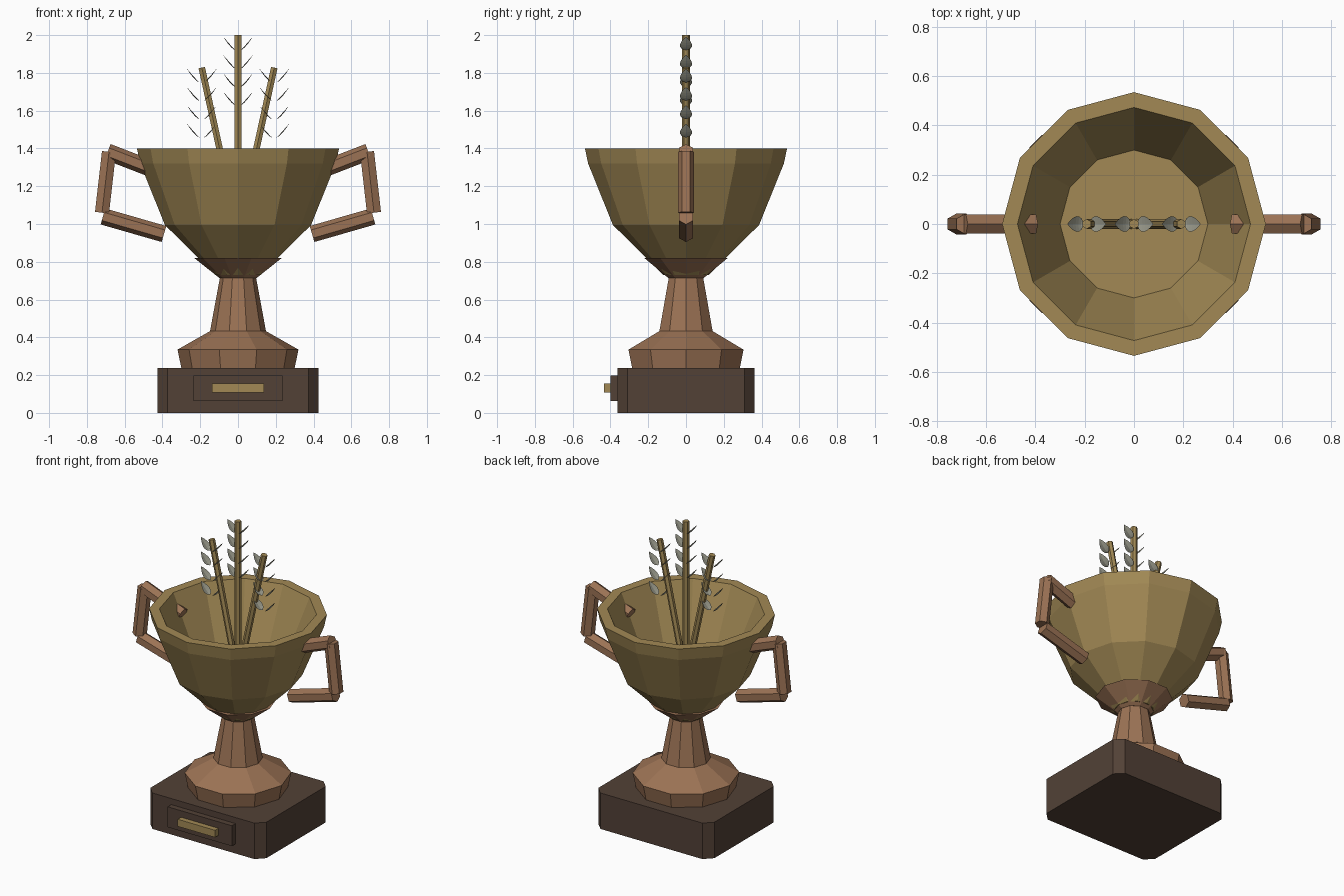
import bpy, bmesh
from math import sin, cos, pi
from mathutils import Vector

if "Cube" in bpy.data.objects:
    bpy.data.objects.remove(bpy.data.objects["Cube"])


def material(name, rgb):
    m = bpy.data.materials.new(name)
    m.diffuse_color = (*rgb, 1)
    m.use_nodes = True
    m.node_tree.nodes["Principled BSDF"].inputs["Base Color"].default_value = m.diffuse_color
    return m


GOLD = material("old_gold", (0.36, 0.25, 0.09))
COPPER = material("copper", (0.33, 0.17, 0.09))
WOOD = material("dark_wood", (0.085, 0.053, 0.037))
SILVER = material("silver", (0.36, 0.36, 0.29))


def finish(name, bm, mat, fix=True):
    if fix:
        bmesh.ops.recalc_face_normals(bm, faces=bm.faces)
    me = bpy.data.meshes.new(name)
    bm.to_mesh(me)
    bm.free()
    ob = bpy.data.objects.new(name, me)
    bpy.context.collection.objects.link(ob)
    me.materials.append(mat)
    return ob


def skin(bm, rings):
    """Bridge rings of points and cap both ends."""
    vs = [[bm.verts.new(p) for p in r] for r in rings]
    n = len(vs[0])
    for a, b in zip(vs, vs[1:]):
        for i in range(n):
            j = (i + 1) % n
            bm.faces.new((a[i], a[j], b[j], b[i]))
    bm.faces.new(vs[0])
    bm.faces.new(vs[-1])


def lathe(name, profile, sides, mat):
    bm = bmesh.new()
    skin(bm, [[(r * cos(2 * pi * i / sides), r * sin(2 * pi * i / sides), z)
               for i in range(sides)] for r, z in profile])
    return finish(name, bm, mat)


def rod(bm, a, b, r, side, sides=6):
    """Straight prism from a to b, first corner towards 'side'."""
    a, b = Vector(a), Vector(b)
    d = (b - a).normalized()
    u = Vector(side)
    u = (u - d * u.dot(d)).normalized()
    v = d.cross(u)
    skin(bm, [[p + r * (u * cos(2 * pi * i / sides) + v * sin(2 * pi * i / sides))
               for i in range(sides)] for p in (a, b)])


def box(name, x, y0, y1, z0, z1, mat):
    bm = bmesh.new()
    skin(bm, [[(-x, y0, z), (x, y0, z), (x, y1, z), (-x, y1, z)] for z in (z0, z1)])
    return finish(name, bm, mat)


# Plinth with chamfered corners
bm = bmesh.new()
X, Y, C = 0.425, 0.362, 0.052
outline = [(X, Y - C), (X - C, Y), (C - X, Y), (-X, Y - C),
           (-X, C - Y), (C - X, -Y), (X - C, -Y), (X, C - Y)]
skin(bm, [[(x, y, z) for x, y in outline] for z in (0, 0.238)])
finish("plinth", bm, WOOD)

# Plaque on the front
box("plaque_backing", 0.235, -0.40, -0.35, 0.063, 0.198, WOOD)
box("plaque", 0.137, -0.435, -0.39, 0.108, 0.155, GOLD)

# Foot and stem, collar
lathe("foot_and_stem", [(0.30, 0.238), (0.32, 0.335), (0.148, 0.433), (0.095, 0.72)], 10, COPPER)
lathe("collar", [(0.097, 0.713), (0.232, 0.82)], 10, COPPER)

# Bowl: outside, rim, inside, floor
lathe("bowl", [(0.12, 0.73), (0.387, 0.995), (0.518, 1.32), (0.535, 1.40),
               (0.473, 1.40), (0.30, 1.0)], 12, GOLD)

# Handles: three six-sided bars each
for s, side in ((-1, "left"), (1, "right")):
    bm = bmesh.new()
    p = [(0.405 * s, 0, 1.272), (0.69 * s, 0, 1.382),
         (0.683 * s, 0, 1.382), (0.72 * s, 0, 1.06),
         (0.715 * s, 0, 1.04), (0.392 * s, 0, 0.947)]
    rod(bm, p[0], p[1], 0.044, (0, 0, 1))
    rod(bm, p[2], p[3], 0.043, (0, 1, 0))
    rod(bm, p[4], p[5], 0.044, (0, 0, 1))
    finish(side + "_handle", bm, COPPER)


# Sprigs: a stalk with four pairs of curved leaves
def leaf(bm, x, z, s):
    steps = 6
    rows = []
    for k in range(steps + 1):
        t = k / steps
        w = 0.032 * sin(pi * t ** 0.85) ** 0.8 if 0 < k < steps else 0.001
        px, pz = x + s * (0.012 + 0.066 * t), z - 0.036 + 0.072 * t ** 1.45
        rows.append([bm.verts.new((px - s * abs(j) * w * 0.12, j * w, pz + abs(j) * w * 0.12))
                     for j in (-1, 0, 1)])
    for a, b in zip(rows, rows[1:]):
        for j in (0, 1):
            f = (a[j], b[j], b[j + 1], a[j + 1])
            bm.faces.new(f if s > 0 else f[::-1])


for name, foot_x, top_x, top_z, leaf_z in (("left", -0.01, -0.192, 1.828, 1.785),
                                           ("middle", 0, 0, 2.0, 1.955),
                                           ("right", 0.01, 0.192, 1.828, 1.785)):
    bm = bmesh.new()
    rod(bm, (foot_x, 0, 1.0), (top_x, 0, top_z), 0.02, (0, 1, 0))
    finish(name + "_stalk", bm, GOLD)
    bm = bmesh.new()
    for i in range(4):
        for s in (-1, 1):
            leaf(bm, top_x, leaf_z - 0.097 * i, s)
    finish(name + "_leaves", bm, SILVER, fix=False)
